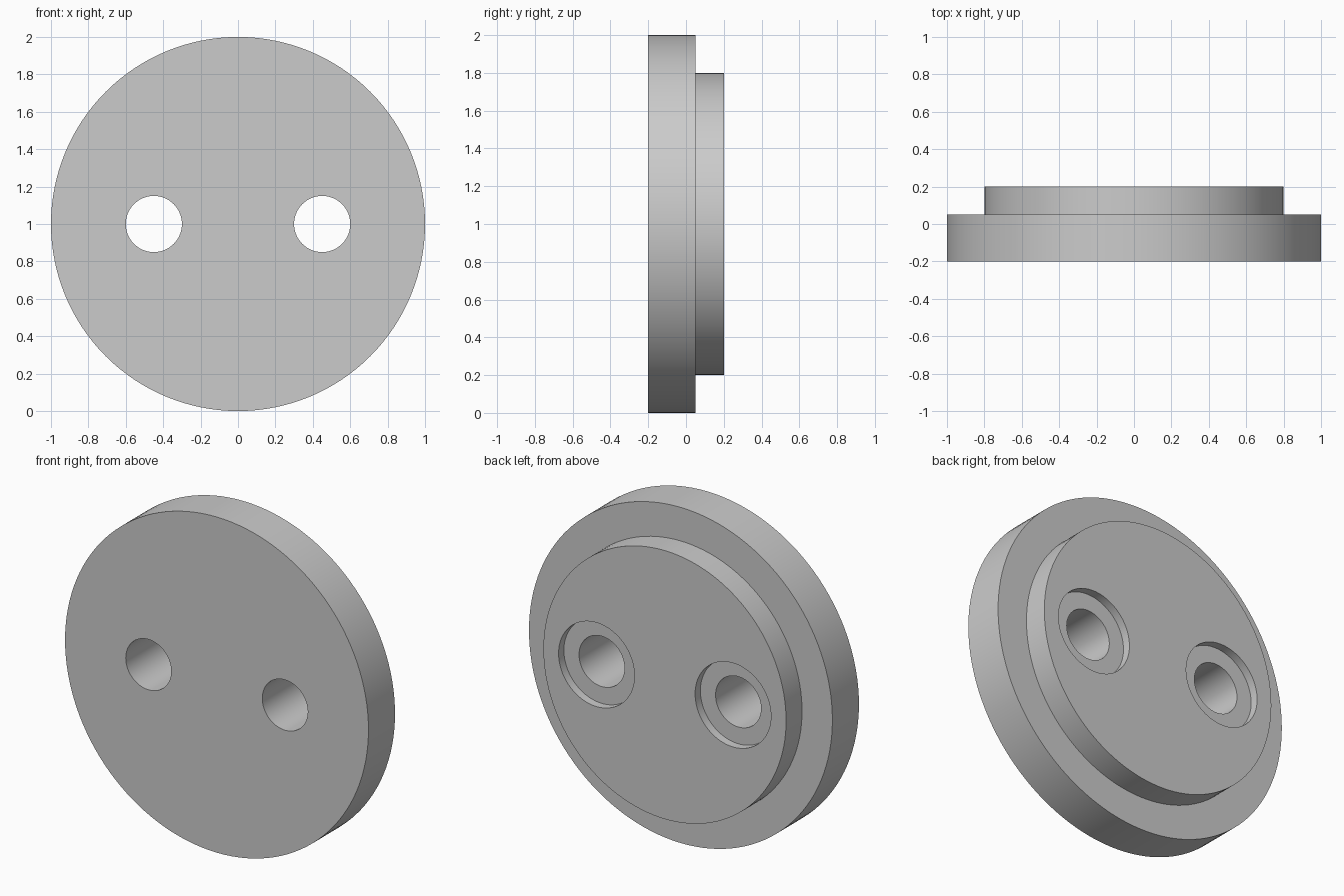
import bpy
import math

cube = bpy.data.objects.get("Cube")
if cube:
    bpy.data.objects.remove(cube, do_unlink=True)

SEGMENTS = 128
HOLE_X = 0.45

grey = bpy.data.materials.new("plain grey")
grey.use_nodes = True
colour = (0.6, 0.6, 0.6, 1)
grey.diffuse_color = colour
grey.node_tree.nodes["Principled BSDF"].inputs["Base Color"].default_value = colour


def turned_part(name, profile, x=0):
    """Closed solid turned about the front-to-back axis from (radius, y) points."""
    verts, faces = [], []
    for radius, y in profile:
        for i in range(SEGMENTS):
            a = math.tau * i / SEGMENTS
            verts.append((x + radius * math.cos(a), y, 1 + radius * math.sin(a)))
    for ring in range(len(profile) - 1):
        for i in range(SEGMENTS):
            j = (i + 1) % SEGMENTS
            a, b = ring * SEGMENTS, (ring + 1) * SEGMENTS
            faces.append((a + i, b + i, b + j, a + j))
    last = (len(profile) - 1) * SEGMENTS
    faces.append(tuple(range(SEGMENTS)))
    faces.append(tuple(last + i for i in reversed(range(SEGMENTS))))
    mesh = bpy.data.meshes.new(name)
    mesh.from_pydata(verts, [], faces)
    mesh.materials.append(grey)
    obj = bpy.data.objects.new(name, mesh)
    bpy.context.collection.objects.link(obj)
    return obj


# Flange with a smaller raised boss on the back
disc = turned_part("stepped_disc", [(1, -0.2), (1, 0.05), (0.8, 0.05), (0.8, 0.2)])
bpy.ops.object.select_all(action="DESELECT")
bpy.context.view_layer.objects.active = disc
disc.select_set(True)

# Two through holes, counterbored from the back
for side, label in ((1, "left"), (-1, "right")):
    cutter = turned_part(label + "_hole_cutter",
                         [(0.15, -0.3), (0.15, 0.15), (0.25, 0.15), (0.25, 0.3)],
                         side * HOLE_X)
    cutter.hide_render = True
    cut = disc.modifiers.new(label + " hole", "BOOLEAN")
    cut.operation = "DIFFERENCE"
    cut.solver = "EXACT"
    cut.object = cutter
    bpy.ops.object.modifier_apply(modifier=cut.name)
    bpy.data.objects.remove(cutter, do_unlink=True)

bpy.ops.object.shade_smooth_by_angle(angle=math.radians(30))
